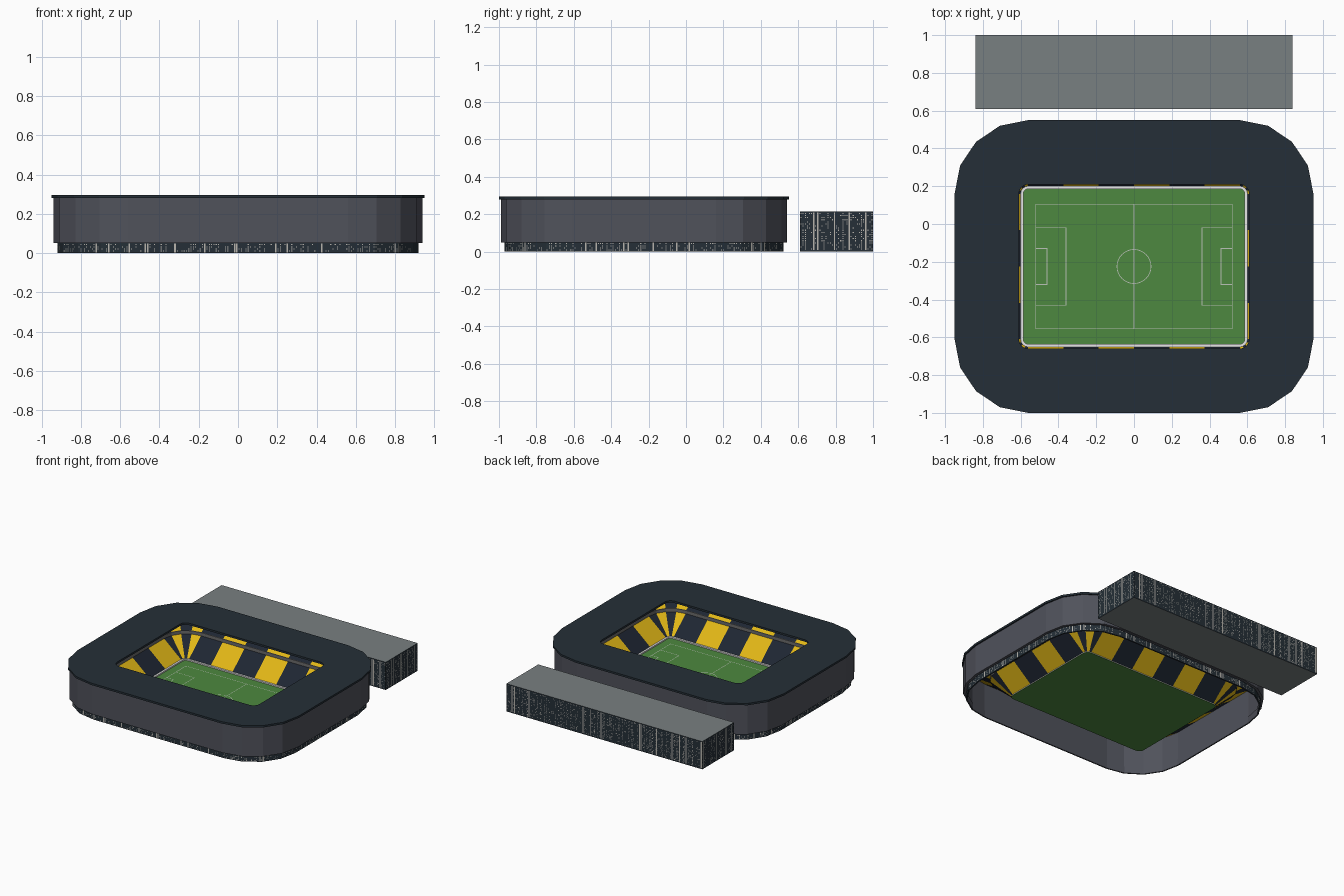
import bpy, bmesh, math, random
from mathutils import Vector

if "Cube" in bpy.data.objects:
    bpy.data.objects.remove(bpy.data.objects["Cube"])

random.seed(4)
CX, CY, YC = 0.56, 0.385, -0.225   # core rectangle that every ring is offset from


def material(name, r, g, b):
    m = bpy.data.materials.new(name)
    m.diffuse_color = (r, g, b, 1)
    m.use_nodes = True
    m.node_tree.nodes["Principled BSDF"].inputs["Base Color"].default_value = m.diffuse_color
    return m


NAVY = material("dark navy", 0.018, 0.028, 0.038)
SEAT = material("seat navy", 0.013, 0.019, 0.032)
YELLOW = material("seat yellow", 0.75, 0.47, 0.008)
WALL = material("slate grey", 0.08, 0.084, 0.105)
GREEN = material("grass green", 0.075, 0.25, 0.05)
WHITE = material("white", 0.85, 0.85, 0.85)
LINE = material("line grey", 0.5, 0.55, 0.48)
STONE = material("stone grey", 0.19, 0.215, 0.22)
LIGHT = material("window light", 0.48, 0.46, 0.42)
RAIL = material("rail grey", 0.15, 0.15, 0.15)


def finish(name, bm, mats, recalc=True):
    if recalc:
        bmesh.ops.recalc_face_normals(bm, faces=bm.faces)
    me = bpy.data.meshes.new(name)
    bm.to_mesh(me)
    bm.free()
    for m in mats:
        me.materials.append(m)
    ob = bpy.data.objects.new(name, me)
    bpy.context.collection.objects.link(ob)
    return ob


def loop(r):
    """Rounded rectangle, 36 points, clockwise from the back left."""
    pts = []
    sides = [((-CX, CY), (CX, CY), 6, 90), ((CX, CY), (CX, -CY), 4, 0),
             ((CX, -CY), (-CX, -CY), 6, -90), ((-CX, -CY), (-CX, CY), 4, 180)]
    for a, b, n, ang in sides:
        t = math.radians(ang)
        for i in range(n + 1):
            f = i / n
            pts.append((a[0] + (b[0] - a[0]) * f + r * math.cos(t),
                        a[1] + (b[1] - a[1]) * f + r * math.sin(t) + YC))
        for k in (1, 2, 3):
            t2 = t - math.radians(22.5 * k)
            pts.append((b[0] + r * math.cos(t2), b[1] + r * math.sin(t2) + YC))
    return pts


def ring(name, profile, mats, rule=lambda i: 0):
    """Sweep a closed (offset, height) profile round the stadium."""
    bm = bmesh.new()
    rows = [[bm.verts.new((x, y, z)) for x, y in loop(r)] for r, z in profile]
    for j, row in enumerate(rows):
        nxt = rows[(j + 1) % len(rows)]
        for i in range(36):
            k = (i + 1) % 36
            bm.faces.new((row[i], row[k], nxt[k], nxt[i])).material_index = rule(i)
    return finish(name, bm, mats)


def rect(r0, r1, z0, z1):
    return [(r0, z0), (r1, z0), (r1, z1), (r0, z1)]


# roof, outer wall and ground floor band
ring("roof", rect(0.05, 0.39, 0.28, 0.295), [NAVY])
ring("outer_wall", rect(0.355, 0.38, 0.05, 0.28), [WALL])
ring("ground_floor", rect(0.354, 0.36, 0.0, 0.05), [NAVY])
ring("ground_floor_lining", rect(0.350, 0.354, 0.0, 0.05), [WALL])

# two seating tiers with alternating blocks
stripes = lambda i: i % 2
ring("lower_tier", [(0.04, 0.022), (0.19, 0.15), (0.19, 0.142), (0.04, 0.012)],
     [SEAT, YELLOW], stripes)
ring("upper_tier", [(0.19, 0.17), (0.355, 0.278), (0.355, 0.268), (0.19, 0.162)],
     [SEAT, YELLOW], stripes)
ring("tier_rail", rect(0.186, 0.192, 0.142, 0.172), [RAIL])

# pitch and the white barrier round it
bm = bmesh.new()
face = bm.faces.new([bm.verts.new((x, y, 0.006)) for x, y in loop(0.04)])
ext = bmesh.ops.extrude_face_region(bm, geom=[face])["geom"]
bmesh.ops.translate(bm, verts=[v for v in ext if isinstance(v, bmesh.types.BMVert)],
                    vec=(0, 0, 0.008))
finish("pitch", bm, [GREEN])
ring("pitch_barrier", rect(0.026, 0.041, 0.008, 0.024), [WHITE])

# pitch markings
bm = bmesh.new()
Z, W = 0.0152, 0.002


def stroke(x0, y0, x1, y1):
    c = [(min(x0, x1) - W, min(y0, y1) - W), (max(x0, x1) + W, min(y0, y1) - W),
         (max(x0, x1) + W, max(y0, y1) + W), (min(x0, x1) - W, max(y0, y1) + W)]
    bm.faces.new([bm.verts.new((x, y + YC, Z)) for x, y in c])


for s in (-1, 1):
    stroke(-0.52, s * 0.33, 0.52, s * 0.33)
    stroke(s * 0.52, -0.33, s * 0.52, 0.33)
    for depth, half in ((0.16, 0.205), (0.06, 0.095)):
        x = s * (0.52 - depth)
        stroke(x, -half, x, half)
        for t in (-1, 1):
            stroke(s * 0.52, t * half, x, t * half)
stroke(0, -0.33, 0, 0.33)
circ = [[bm.verts.new((r * math.cos(a), r * math.sin(a) + YC, Z))
         for a in (math.tau * i / 32 for i in range(32))] for r in (0.088, 0.092)]
for i in range(32):
    k = (i + 1) % 32
    bm.faces.new((circ[0][i], circ[1][i], circ[1][k], circ[0][k]))
finish("pitch_markings", bm, [LINE], recalc=False)

# office block behind the stadium: grey slab with dark walls
bm = bmesh.new()
bmesh.ops.create_cube(bm, size=1)
for v in bm.verts:
    v.co = (v.co.x * 1.68, 0.805 + v.co.y * 0.39, 0.1075 + v.co.z * 0.215)
for f in bm.faces:
    f.material_index = 0 if abs(f.normal.z) > 0.5 else 1
finish("office_block", bm, [STONE, NAVY], recalc=False)


def windows(bm, a, b, z0, z1, rows, step=0.011):
    """Lit window plates on the wall a-b (outside on the right of travel)."""
    a, b = Vector((*a, 0)), Vector((*b, 0))
    d = (b - a).normalized()
    out = Vector((d.y, -d.x, 0)) * 0.0015
    n = max(1, int((b - a).length / step))
    w = (b - a).length / n
    h = (z1 - z0) / rows

    def plate(s0, s1, lo, hi):
        p, q = a + d * s0 + out, a + d * s1 + out
        up = Vector((0, 0, 1))
        bm.faces.new([bm.verts.new(c) for c in
                      (p + up * lo, q + up * lo, q + up * hi, p + up * hi)])

    for i in range(n):
        kind = random.random()
        if kind < 0.10:      # full height light strip
            plate((i + 0.15) * w, (i + 0.85) * w, z0, z1)
            continue
        chance = 0.75 if kind < 0.35 else 0.22
        for j in range(rows):
            if random.random() < chance:
                plate((i + 0.25) * w, (i + 0.75) * w,
                      z0 + (j + 0.25) * h, z0 + (j + 0.75) * h)


bm = bmesh.new()
corners = [(-0.84, 0.61), (0.84, 0.61), (0.84, 1.0), (-0.84, 1.0)]
for i in range(4):
    windows(bm, corners[i], corners[(i + 1) % 4], 0.008, 0.21, 18)
finish("office_windows", bm, [LIGHT], recalc=False)

# ground floor windows round the stadium
bm = bmesh.new()
p = loop(0.36)
for i in range(36):
    windows(bm, p[(i + 1) % 36], p[i], 0.004, 0.048, 4)
finish("ground_floor_windows", bm, [LIGHT], recalc=False)
